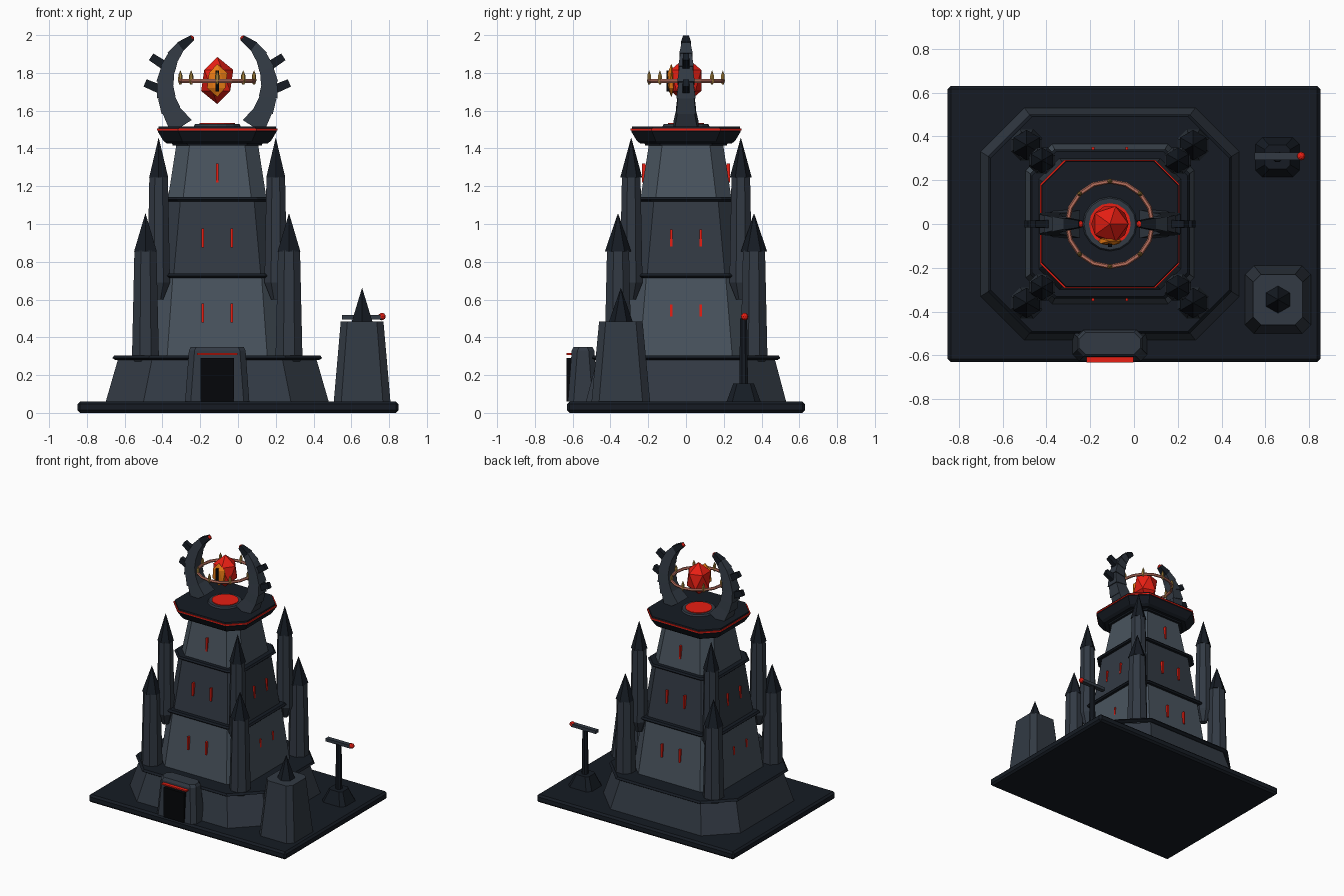
import bpy, bmesh
from math import cos, sin, pi, radians
from mathutils import Vector, Matrix

if "Cube" in bpy.data.objects:
    bpy.data.objects.remove(bpy.data.objects["Cube"])

CX = -0.11  # tower axis


def mat(name, hexcode):
    lin = [(int(hexcode[i:i + 2], 16) / 255) ** 2.2 for i in (0, 2, 4)]
    m = bpy.data.materials.new(name)
    m.diffuse_color = (*lin, 1)
    m.use_nodes = True
    m.node_tree.nodes["Principled BSDF"].inputs["Base Color"].default_value = m.diffuse_color
    return m


DARK, MID = mat("dark_stone", "1c2128"), mat("mid_stone", "353c45")
LIGHT, BLACK = mat("light_stone", "4a545e"), mat("black", "0d0f12")
RED, ORANGE = mat("red_glow", "e8241a"), mat("orange_glow", "e87a1a")
COPPER, GOLD = mat("copper", "b8705f"), mat("gold", "a5823f")


def finish(name, bm, m, loc=(0, 0, 0)):
    bmesh.ops.recalc_face_normals(bm, faces=bm.faces)
    me = bpy.data.meshes.new(name)
    bm.to_mesh(me)
    bm.free()
    me.materials.append(m)
    ob = bpy.data.objects.new(name, me)
    ob.location = loc
    bpy.context.collection.objects.link(ob)
    return ob


def loft(name, rings, m, loc=(0, 0, 0)):
    """Skin a stack of equal-count point rings and cap the ends."""
    bm = bmesh.new()
    vs = [[bm.verts.new(p) for p in r] for r in rings]
    n = len(vs[0])
    for a, b in zip(vs, vs[1:]):
        for i in range(n):
            bm.faces.new((a[i], a[(i + 1) % n], b[(i + 1) % n], b[i]))
    bm.faces.new(vs[0][::-1])
    bm.faces.new(vs[-1])
    return finish(name, bm, m, loc)


def octa(z, hx, hy, c):
    """Rectangle with chamfered corners."""
    return [(hx, c - hy, z), (hx, hy - c, z), (hx - c, hy, z), (c - hx, hy, z),
            (-hx, hy - c, z), (-hx, c - hy, z), (c - hx, -hy, z), (hx - c, -hy, z)]


def block(name, sections, m, x=CX, y=0):
    return loft(name, [octa(*s) for s in sections], m, (x, y, 0))


def turned(name, sections, sides, m, x, y, z=0, off=0.0):
    """Low-poly round part from (z, radius) sections."""
    rings = [[(max(r, .001) * cos(off + 2 * pi * i / sides),
               max(r, .001) * sin(off + 2 * pi * i / sides), h)
              for i in range(sides)] for h, r in sections]
    return loft(name, rings, m, (x, y, z))


def box(name, c, s, m):
    bm = bmesh.new()
    bmesh.ops.create_cube(bm, size=1, matrix=Matrix.Diagonal((*s, 1)))
    return finish(name, bm, m, c)


def gem(name, c, s, m, sub=1):
    bm = bmesh.new()
    bmesh.ops.create_icosphere(bm, subdivisions=sub, radius=1, matrix=Matrix.Diagonal((*s, 1)))
    return finish(name, bm, m, c)


def beam(name, a, b, wa, wb, ta, tb, m):
    """Tapered bar in the xz plane; w is in-plane width, t is y thickness."""
    a, b = Vector((a[0], 0, a[1])), Vector((b[0], 0, b[1]))
    d = (b - a).normalized()
    n = Vector((d.z, 0, -d.x))
    rings = [[p + n * (i * w / 2) + Vector((0, j * t / 2, 0))
              for i, j in ((-1, -1), (1, -1), (1, 1), (-1, 1))]
             for p, w, t in ((a, wa, ta), (b, wb, tb))]
    return loft(name, rings, m)


# ground slab
slab = box("base_slab", (0, 0, .03), (1.7, 1.26, .06), DARK)
bev = slab.modifiers.new("edge", "BEVEL")
bev.width, bev.segments = .014, 1

# plinth, tiers and ledges
block("plinth", [(.06, .59, .53, .2), (.285, .525, .47, .18)], MID)
block("plinth_ledge", [(.28, .54, .485, .19), (.29, .555, .5, .19), (.305, .545, .49, .19)], DARK)
block("lower_tier", [(.3, .385, .365, .12), (.72, .335, .31, .1)], LIGHT)
block("lower_ledge", [(.715, .355, .33, .11), (.725, .365, .34, .11), (.738, .355, .33, .11)], DARK)
block("middle_tier", [(.735, .325, .3, .095), (1.125, .275, .25, .08)], MID)
block("middle_ledge", [(1.12, .295, .27, .09), (1.13, .305, .28, .09), (1.142, .295, .27, .09)], DARK)
block("upper_tier", [(1.14, .26, .24, .08), (1.43, .215, .195, .07)], LIGHT)

# crown platform
block("platform_collar", [(1.415, .235, .215, .08), (1.44, .245, .225, .08)], DARK)
block("platform", [(1.425, .265, .24, .09), (1.44, .285, .26, .1),
                   (1.49, .315, .29, .11), (1.517, .31, .285, .11)], DARK)
block("platform_glow_band", [(1.496, .318, .293, .111), (1.506, .318, .293, .111)], RED)
turned("crystal_dais", [(1.515, .125), (1.53, .118)], 16, MID, CX, 0)
turned("dais_glow", [(1.528, .095), (1.535, .095)], 16, RED, CX, 0)

# glowing window slits on all four sides
for z, hx, hy, offs in ((.528, .353, .342, (-.077, .077)),
                        (.925, .302, .283, (-.077, .077)), (1.27, .226, .224, (0,))):
    for s in (-1, 1):
        for o in offs:
            box("window_slit", (CX + o, s * hy, z), (.013, .02, .1), RED)
            box("window_slit_side", (CX + s * hx, o, z), (.014, .013, .09), RED)

# corner turrets with spires
for sx in (-1, 1):
    for sy in (-1, 1):
        for nm, px, py, z0, zt, zs, r in (("outer", .38, .36, .21, .86, 1.055, .077),
                                          ("inner", .31, .29, .6, 1.25, 1.455, .065)):
            x, y = CX + sx * px, sy * py
            turned(nm + "_turret", [(z0, r * .4), (z0 + .09, r), (zt, r * .82)], 8, MID, x, y, off=pi / 8)
            turned(nm + "_spire", [(zt - .005, r * .9), (zs, 0)], 6, DARK, x, y, off=pi / 6)

# gatehouse
block("gatehouse", [(.06, .17, .08, .03), (.33, .15, .06, .03), (.35, .14, .05, .03)], MID, y=-.545)
box("gate_door", (CX, -.612, .175), (.175, .04, .23), BLACK)
box("gate_glow", (CX, -.612, .311), (.215, .04, .01), RED)

# side watchtower
block("watchtower", [(.06, .15, .155, .04), (.485, .113, .115, .035)], MID, x=.657, y=-.345)
turned("watchtower_spire", [(.48, .064), (.66, 0)], 6, DARK, .657, -.345, off=pi / 6)

# beacon post
block("post_foot", [(.06, .1, .09, .03), (.155, .058, .055, .02)], DARK, x=.655, y=.305)
turned("post_shaft", [(.15, .025), (.5, .02)], 8, DARK, .655, .305, off=pi / 8)
box("post_arm", (.655, .31, .507), (.21, .034, .024), MID)
gem("post_lamp", (.762, .31, .51), (.02, .02, .02), RED, 2)

# curved horns with thorns
path = [(.19, 1.515), (.245, 1.6), (.27, 1.67), (.277, 1.745),
        (.262, 1.82), (.235, 1.885), (.195, 1.94), (.14, 1.98)]
wid = [.13, .105, .1, .092, .082, .07, .055, .036]
for s in (-1, 1):
    pts = [(CX + s * x, z) for x, z in path]
    for i in range(7):
        a, b = pts[i], pts[i + 1]
        e = (b[0] + .12 * (b[0] - a[0]), b[1] + .12 * (b[1] - a[1]))
        beam("horn_segment", a, e, wid[i], wid[i + 1] * .86, wid[i], wid[i + 1] * .86, DARK if i == 6 else MID)
    for a, b in (((.26, 1.695), (.382, 1.747)), ((.25, 1.82), (.35, 1.885))):
        beam("horn_thorn", (CX + s * a[0], a[1]), (CX + s * b[0], b[1]), .05, .042, .04, .03, DARK)
    gem("horn_tip", (CX + s * .138, 0, 1.981), (.017, .017, .017), RED, 2)

# floating crystal with eye
gem("crystal", (CX, 0, 1.76), (.095, .095, .125), RED)
gem("eye", (CX, -.078, 1.76), (.06, .022, .088), ORANGE)
box("eye_pupil", (CX, -.094, 1.757), (.018, .02, .11), BLACK)

# ring with spikes around the crystal
bpy.ops.mesh.primitive_torus_add(location=(CX, 0, 1.757), major_radius=.195, minor_radius=.011,
                                 major_segments=16, minor_segments=6)
ring = bpy.context.object
ring.name = "crystal_ring"
ring.data.materials.append(COPPER)
for i in range(8):
    t = radians(45 * i)
    turned("ring_spike", [(-.018, .006), (0, .012), (.03, .011), (.055, 0)], 6, GOLD,
           CX + .195 * cos(t), .195 * sin(t), 1.757)
